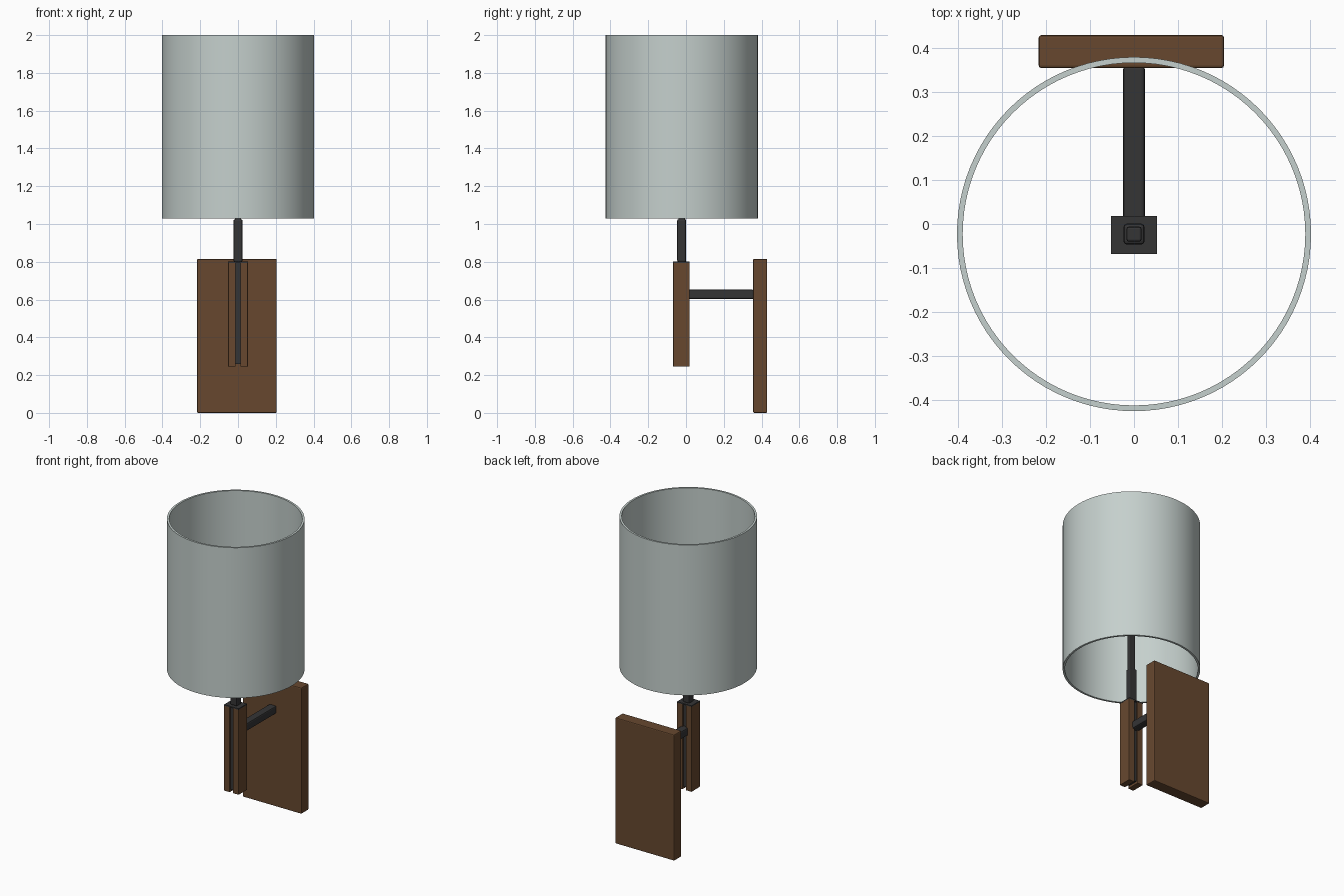
import bpy
import bmesh
from mathutils import Vector

if "Cube" in bpy.data.objects:
    bpy.data.objects.remove(bpy.data.objects["Cube"], do_unlink=True)


def material(name, rgb, roughness):
    mat = bpy.data.materials.new(name)
    mat.use_nodes = True
    mat.diffuse_color = (*rgb, 1)
    shader = mat.node_tree.nodes["Principled BSDF"]
    shader.inputs["Base Color"].default_value = (*rgb, 1)
    shader.inputs["Roughness"].default_value = roughness
    return mat


wood = material("walnut wood", (0.135, 0.064, 0.028), 0.6)
metal = material("dark metal", (0.035, 0.035, 0.036), 0.5)
fabric = material("pale grey shade", (0.56, 0.63, 0.61), 0.8)

AXIS_Y = -0.023  # depth of the vertical lamp axis


def box(name, low, high, mat, bevel=0.0):
    """Box between two corners, with optional chamfered edges."""
    low, high = Vector(low), Vector(high)
    bpy.ops.mesh.primitive_cube_add(size=1, location=(low + high) / 2)
    obj = bpy.context.object
    obj.name = name
    obj.scale = high - low
    bpy.ops.object.transform_apply(location=False, rotation=False, scale=True)
    obj.data.materials.append(mat)
    if bevel:
        mod = obj.modifiers.new("soft edges", "BEVEL")
        mod.width = bevel
        mod.segments = 2
    return obj


def square_bar(name, half, bottom, top, mat, bevel):
    """Upright square bar on the lamp axis."""
    return box(name, (-half, AXIS_Y - half, bottom),
               (half, AXIS_Y + half, top), mat, bevel)


# Wall plate
box("wall_plate", (-0.217, 0.355, 0), (0.205, 0.43, 0.815), wood, 0.006)

# Horizontal arm from the post to the plate
box("arm", (-0.025, -0.01, 0.602), (0.025, 0.36, 0.652), metal, 0.008)

# Split post: two wooden halves around a recessed metal core
for side, label in ((-1, "right"), (1, "left")):
    inner, outer = sorted((side * 0.012, side * 0.052))
    box(f"post_half_{label}", (inner, -0.068, 0.245),
        (outer, 0.018, 0.795), wood, 0.002)
box("post_core", (-0.0125, -0.058, 0.26), (0.0125, 0.008, 0.797), metal)
box("post_cap", (-0.052, -0.068, 0.794), (0.052, 0.018, 0.802), metal)

# Stem and the thinner rod that rises inside the shade
square_bar("stem", 0.024, 0.8, 1.025, metal, 0.008)
square_bar("inner_rod", 0.017, 1.0, 1.5, metal, 0.005)

# Open drum shade
mesh = bpy.data.meshes.new("shade")
bm = bmesh.new()
bmesh.ops.create_cone(bm, cap_ends=False, segments=96, radius1=0.403,
                      radius2=0.403, depth=0.972)
bm.to_mesh(mesh)
bm.free()
shade = bpy.data.objects.new("shade", mesh)
bpy.context.collection.objects.link(shade)
shade.location = (0, AXIS_Y, 1.514)
mesh.materials.append(fabric)
wall = shade.modifiers.new("wall", "SOLIDIFY")
wall.thickness = 0.013
wall.offset = -1
bpy.ops.object.select_all(action="DESELECT")
shade.select_set(True)
bpy.context.view_layer.objects.active = shade
bpy.ops.object.modifier_apply(modifier=wall.name)
bpy.ops.object.shade_smooth_by_angle()
